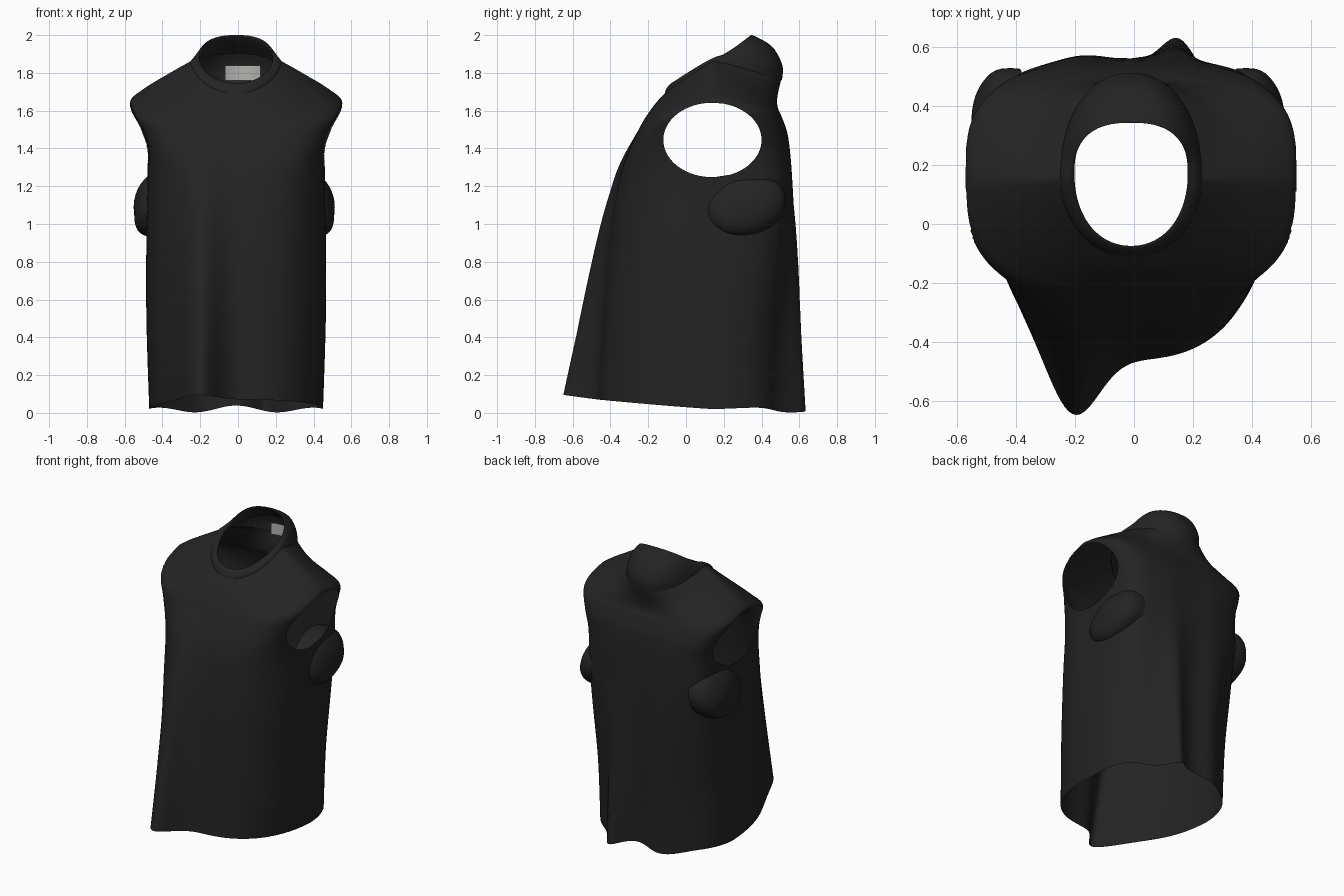
import bpy, bmesh, math
from mathutils import Vector

cube = bpy.data.objects.get("Cube")
if cube:
    bpy.data.objects.remove(cube)


def material(name, rgb):
    m = bpy.data.materials.new(name)
    m.use_nodes = True
    m.diffuse_color = (*rgb, 1)
    node = m.node_tree.nodes["Principled BSDF"]
    node.inputs["Base Color"].default_value = (*rgb, 1)
    node.inputs["Roughness"].default_value = 0.9
    return m


black_cloth = material("black cloth", (0.017, 0.017, 0.017))
grey_label = material("grey label", (0.45, 0.45, 0.43))

# Rings: z front, z side, z back, half width, y front, y centre, y back, front and back squareness
BODY = [
    (.07, .02, .02, .46, -.46, .15, .565, 2.5, 2.2),
    (.5, .5, .5, .475, -.435, .15, .57, 2.5, 2.3),
    (.94, .94, .94, .475, -.40, .15, .57, 2.6, 3.2),
    (1.2, 1.22, 1.2, .47, -.36, .15, .56, 2.8, 4.2),
    (1.32, 1.40, 1.36, .48, -.33, .15, .55, 3, 4.2),
    (1.43, 1.54, 1.48, .525, -.285, .15, .535, 3, 4),
    (1.52, 1.645, 1.57, .562, -.24, .15, .505, 3, 3.5),
    (1.57, 1.715, 1.62, .49, -.21, .15, .485, 2.7, 3.2),
    (1.64, 1.80, 1.68, .35, -.16, .15, .485, 2.3, 2.6),
    (1.70, 1.865, 1.77, .235, -.105, .15, .505, 2, 2.2),
]
COLLAR = [
    (1.69, 1.855, 1.76, .242, -.112, .15, .508, 2, 2.2),
    (1.71, 1.87, 1.84, .235, -.107, .15, .51, 2, 2.2),
    (1.735, 1.885, 1.94, .218, -.09, .16, .455, 2, 2.3),
    (1.745, 1.885, 2.0, .197, -.075, .17, .35, 2.1, 2.5),
    (1.72, 1.865, 1.97, .194, -.078, .17, .365, 2.1, 2.5),
    (1.69, 1.83, 1.9, .215, -.09, .16, .45, 2, 2.3),
]


def blend(rings, t):
    """Smoothly interpolate the ring settings at position t."""
    i = min(int(t), len(rings) - 2)
    f = t - i
    a, b, c, d = (rings[min(max(i + k, 0), len(rings) - 1)] for k in (-1, 0, 1, 2))
    return [q + .5 * f * (r - p + f * (2 * p - 5 * q + 4 * r - s + f * (3 * (q - r) + s - p)))
            for p, q, r, s in zip(a, b, c, d)]


def ring_point(rings, t, angle):
    zf, zs, zb, w, yf, yc, yb, ef, eb = blend(rings, t)
    c, s = math.cos(angle), math.sin(angle)
    e = ef if s < 0 else eb
    x = w * math.copysign(abs(c) ** (2 / e), c)
    reach = abs(s) ** (2 / e)
    y = yc + reach * ((yf if s < 0 else yb) - yc)
    z = zs + reach ** 1.15 * ((zf if s < 0 else zb) - zs)
    return Vector((x, y, z))


def drape(p, angle):
    """Hanging folds that fade out towards the shoulders."""
    s = math.sin(angle)
    weight = abs(s) ** .5
    if s < 0:
        lobe = math.exp(-((p.x + .2) / .12) ** 2) * weight
        p.y -= .235 * lobe * max(0, 1 - p.z / 1.5)
        p.z += .035 * lobe * max(0, 1 - p.z / .4)
    else:
        lobe = math.exp(-((p.x - .165) / .07) ** 2) * weight
        p.y += .075 * lobe * max(0, 1 - p.z / 1.1)
        p.y += .017 * s * math.cos(p.x * 20 + 3.5) * max(0, 1 - p.z / 1.7)
        p.z += .02 * s * math.cos(p.x * 14) * max(0, 1 - p.z / .4)
    return p


def finish(bm, name, mat, angle=50):
    mesh = bpy.data.meshes.new(name)
    bm.to_mesh(mesh)
    bm.free()
    mesh.materials.append(mat)
    ob = bpy.data.objects.new(name, mesh)
    bpy.context.collection.objects.link(ob)
    bpy.ops.object.select_all(action="DESELECT")
    bpy.context.view_layer.objects.active = ob
    ob.select_set(True)
    bpy.ops.object.shade_smooth_by_angle(angle=math.radians(angle))
    return ob


def loft(rings, steps, sides, folds=None):
    bm = bmesh.new()
    rows = []
    for k in range((len(rings) - 1) * steps + 1):
        row = []
        for j in range(sides):
            a = math.tau * j / sides
            p = ring_point(rings, k / steps, a)
            if folds:
                p = folds(p, a)
            row.append(bm.verts.new((p.x - .01, p.y, p.z)))
        rows.append(row)
    for lo, hi in zip(rows, rows[1:]):
        for j in range(sides):
            n = (j + 1) % sides
            bm.faces.new((lo[j], lo[n], hi[n], hi[j]))
    return bm


# Shirt body
HOLE_Y, HOLE_Z, HOLE_RY, HOLE_RZ = .14, 1.445, .26, .197
body = loft(BODY, 10, 192, drape)


def hole_distance(p):
    return math.hypot((p.y - HOLE_Y) / HOLE_RY, (p.z - HOLE_Z) / HOLE_RZ)


# Armholes: remove the faces inside an oval, then pull the rim onto it
inside = [f for f in body.faces
          if abs(f.calc_center_median().x) > .3 and hole_distance(f.calc_center_median()) < 1]
bmesh.ops.delete(body, geom=inside, context="FACES")
for v in body.verts:
    if v.is_boundary and abs(v.co.x) > .3 and 1.1 < v.co.z < 1.75:
        d = hole_distance(v.co)
        v.co.y = HOLE_Y + (v.co.y - HOLE_Y) / d
        v.co.z = HOLE_Z + (v.co.z - HOLE_Z) / d
finish(body, "shirt_body", black_cloth)

# Collar band, folded over to the inside
finish(loft(COLLAR, 5, 96), "collar", black_cloth)

# Label inside the back of the neck
label = bmesh.new()
columns = []
for j in range(9):
    x = -.07 + .19 * j / 8
    angle = math.acos(x / .23)
    column = []
    for z in (1.76, 1.80, 1.84):
        y = .15 + .325 * math.sin(angle)
        column.append(label.verts.new((x, y, z)))
    columns.append(column)
for a, b in zip(columns, columns[1:]):
    for k in range(2):
        label.faces.new((a[k], b[k], b[k + 1], a[k + 1]))
finish(label, "neck_label", grey_label)

# Bunched sleeve cloth hanging below each armhole, open towards the body
for side, name in ((1, "left_sleeve_fold"), (-1, "right_sleeve_fold")):
    fold = bmesh.new()
    bmesh.ops.create_uvsphere(fold, u_segments=48, v_segments=28, radius=1)
    inner = [f for f in fold.faces if f.calc_center_median().x < -.1]
    bmesh.ops.delete(fold, geom=inner, context="FACES")
    for v in fold.verts:
        x, y, z = v.co
        bulge = math.copysign(abs(x) ** .7, x) * (1 + .03 * math.sin(5 * y + 4 * z))
        v.co = (side * (.40 + .13 * bulge - .025 * z) - .02,
                .31 + .22 * y, 1.105 + .17 * z + .02 * y)
    if side < 0:
        bmesh.ops.reverse_faces(fold, faces=fold.faces)
    finish(fold, name, black_cloth)
